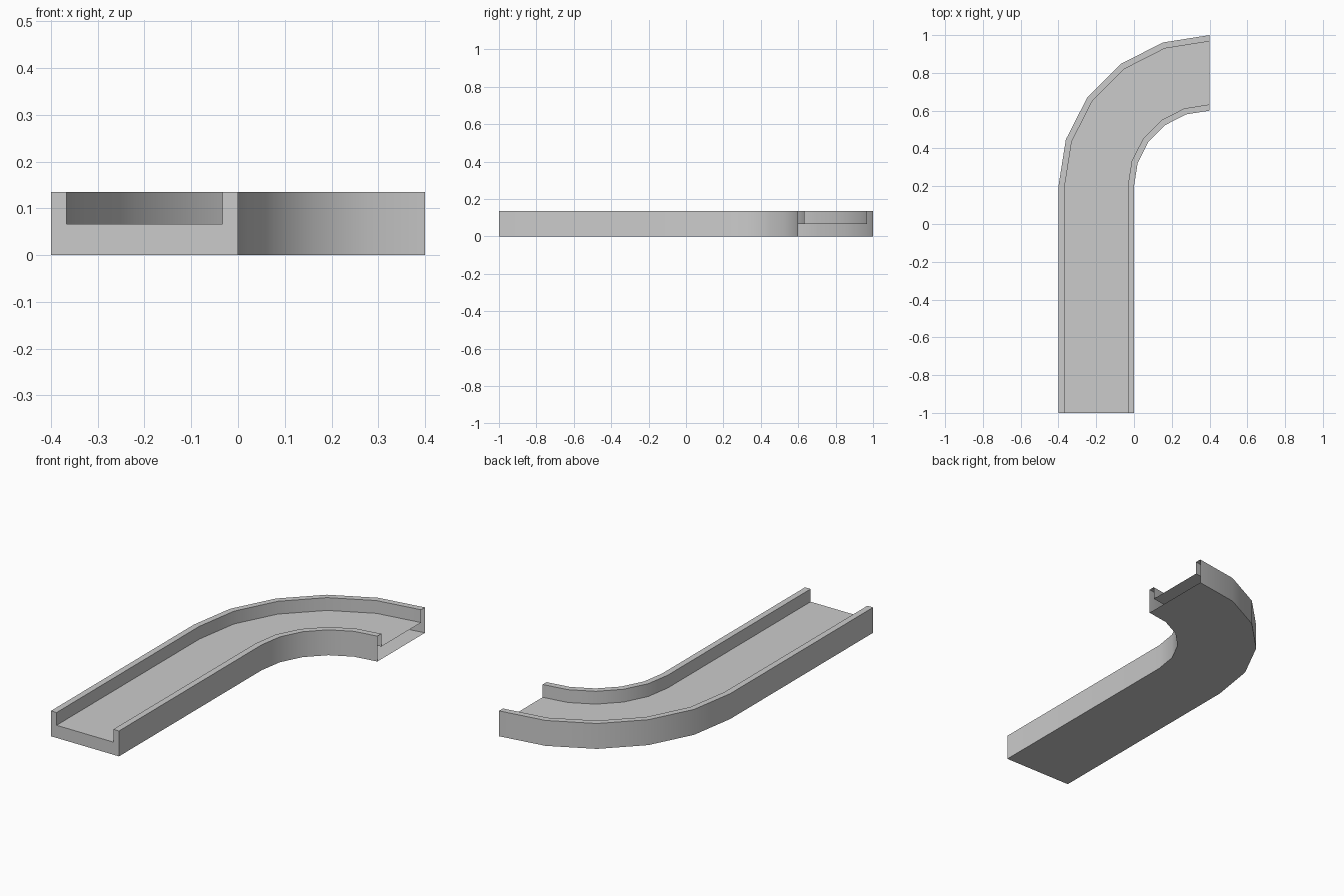
import bpy, bmesh, math

if "Cube" in bpy.data.objects:
    bpy.data.objects.remove(bpy.data.objects["Cube"])

H, FLOOR, T = 0.135, 0.067, 0.033   # total height, floor height, wall thickness
R_OUT, R_IN = 0.8, 0.4              # bend radii
CX, CY, STEPS = 0.4, 0.2, 5         # bend centre and segments

# U-shaped cross-section as (radius, height)
profile = [(R_OUT, 0), (R_OUT, H), (R_OUT - T, H), (R_OUT - T, FLOOR),
           (R_IN + T, FLOOR), (R_IN + T, H), (R_IN, H), (R_IN, 0)]

bm = bmesh.new()

# Sections: front of the straight run, then around the quarter bend
rings = [[bm.verts.new((CX - r, -1.0, z)) for r, z in profile]]
for i in range(STEPS + 1):
    a = math.pi / 2 * i / STEPS
    rings.append([bm.verts.new((CX - r * math.cos(a), CY + r * math.sin(a), z))
                  for r, z in profile])

# Skin between sections
n = len(profile)
for a, b in zip(rings, rings[1:]):
    for j in range(n):
        k = (j + 1) % n
        bm.faces.new((a[j], b[j], b[k], a[k]))

# Front end is capped, the end of the bend is left open
bm.faces.new(rings[0])
bm.normal_update()
bmesh.ops.recalc_face_normals(bm, faces=bm.faces)
if min(bm.faces, key=lambda f: f.calc_center_median().z).normal.z > 0:
    bmesh.ops.reverse_faces(bm, faces=bm.faces)

mesh = bpy.data.meshes.new("curved_channel")
bm.to_mesh(mesh)
bm.free()
channel = bpy.data.objects.new("curved_channel", mesh)
bpy.context.collection.objects.link(channel)

# Smooth bend, crisp section edges
bpy.context.view_layer.objects.active = channel
channel.select_set(True)
bpy.ops.object.shade_smooth_by_angle(angle=math.radians(30))
